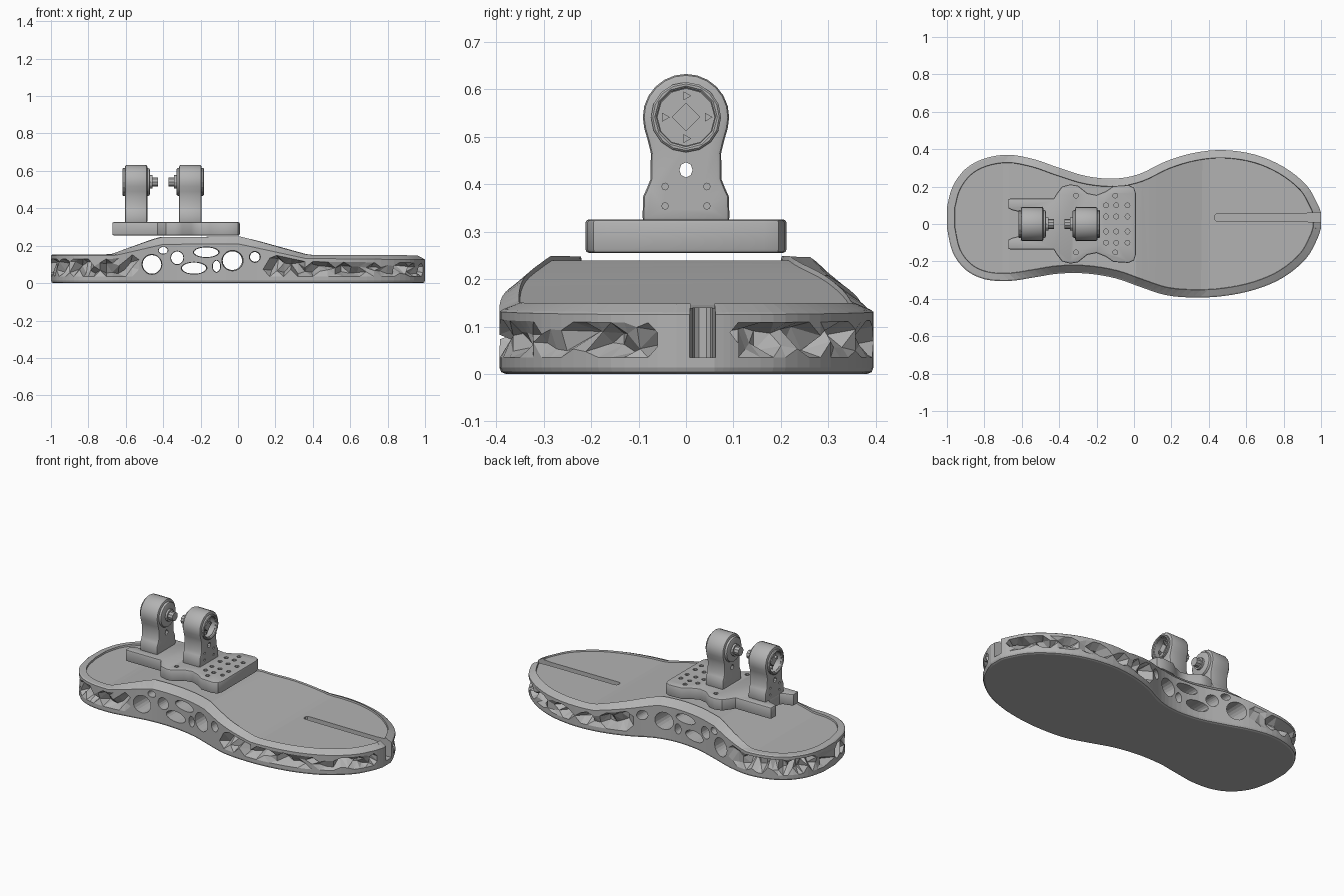
import bpy, bmesh, math, random
from mathutils import Vector

random.seed(4)
if "Cube" in bpy.data.objects:
    bpy.data.objects.remove(bpy.data.objects["Cube"])

grey = bpy.data.materials.new("plain grey")
grey.use_nodes = True
grey.diffuse_color = (0.45, 0.45, 0.45, 1)
grey.node_tree.nodes["Principled BSDF"].inputs["Base Color"].default_value = (0.45, 0.45, 0.45, 1)


def finish(name, bm):
    bmesh.ops.recalc_face_normals(bm, faces=bm.faces)
    mesh = bpy.data.meshes.new(name)
    bm.to_mesh(mesh)
    bm.free()
    mesh.materials.append(grey)
    ob = bpy.data.objects.new(name, mesh)
    bpy.context.collection.objects.link(ob)
    return ob


def activate(ob):
    bpy.ops.object.select_all(action='DESELECT')
    ob.select_set(True)
    bpy.context.view_layer.objects.active = ob


def cut(ob, cutters):
    for cutter in cutters:
        mod = ob.modifiers.new("cut", 'BOOLEAN')
        mod.operation, mod.solver, mod.object = 'DIFFERENCE', 'EXACT', cutter
        activate(ob)
        bpy.ops.object.modifier_apply(modifier=mod.name)
        bpy.data.objects.remove(cutter)


def bevel(ob, width, segments=2, angle=40):
    mod = ob.modifiers.new("bevel", 'BEVEL')
    mod.width, mod.segments, mod.angle_limit = width, segments, math.radians(angle)
    activate(ob)
    bpy.ops.object.modifier_apply(modifier=mod.name)


def smooth(ob, angle=35):
    activate(ob)
    bpy.ops.object.shade_smooth_by_angle(angle=math.radians(angle))


def prism(name, pts, lo, hi, axis='z', flare=1):
    """Extrude a profile along an axis; flare widens both ends."""
    place = {'x': lambda a, b, d: (d, a, b), 'y': lambda a, b, d: (a, d, b),
             'z': lambda a, b, d: (a, b, d)}[axis]
    levels = [(lo, 1), (hi, 1)]
    if flare != 1:
        levels = [(lo, flare), (lo * 0.4, 1), (hi * 0.4, 1), (hi, flare)]
    cx, cy = (sum(p[k] for p in pts) / len(pts) for k in (0, 1))
    bm = bmesh.new()
    rings = [[bm.verts.new(place(cx + (a - cx) * s, cy + (b - cy) * s, d)) for a, b in pts]
             for d, s in levels]
    bridge(bm, rings)
    bm.faces.new(rings[0])
    bm.faces.new(rings[-1])
    return finish(name, bm)


def bridge(bm, rings):
    for r, q in zip(rings, rings[1:]):
        for i in range(len(r)):
            j = (i + 1) % len(r)
            bm.faces.new((r[i], r[j], q[j], q[i]))


def ellipse(a, b, ra, rb, n=20):
    return [(a + ra * math.cos(t * math.tau / n), b + rb * math.sin(t * math.tau / n)) for t in range(n)]


def ramp(keys, x):
    if x <= keys[0][0]:
        return keys[0][1]
    for (a, u), (b, v) in zip(keys, keys[1:]):
        if x <= b:
            return u + (v - u) * (x - a) / (b - a)
    return keys[-1][1]


# Foot outline: x, left edge, right edge
stations = [(-1, .09, -.02), (-.97, .2, -.15), (-.9, .295, -.245), (-.8, .35, -.295), (-.67, .37, -.305),
            (-.53, .345, -.285), (-.4, .3, -.265), (-.25, .255, -.265), (-.1, .243, -.29),
            (.03, .268, -.335), (.17, .335, -.38), (.32, .38, -.393), (.48, .395, -.385),
            (.65, .37, -.35), (.8, .305, -.285), (.92, .21, -.185), (.98, .11, -.08), (1, .06, -.02)]


def spline(pts, steps=4):
    out = []
    for i in range(len(pts) - 1):
        a, b, c, d = (Vector(pts[min(max(k, 0), len(pts) - 1)]) for k in range(i - 1, i + 3))
        for s in range(steps):
            t = s / steps
            out.append(.5 * (2 * b + (c - a) * t + (2 * a - 5 * b + 4 * c - d) * t * t
                             + (3 * b - a - 3 * c + d) * t ** 3))
    return out + [Vector(pts[-1])]


right = spline([(x, r) for x, l, r in stations])
left = spline([(x, l) for x, l, r in stations])
outline = right + left[::-1]
count = len(outline)
inward = []
for i in range(count):
    t = (outline[(i + 1) % count] - outline[i - 1]).normalized()
    inward.append(Vector((-t.y, t.x)))

edge_keys = [(-.66, .152), (-.4, .212), (0, .215), (.36, .137), (1, .13)]
top_keys = [(-.68, .155), (-.41, .258), (0, .26), (.38, .155)]


def edge(x):
    return ramp(edge_keys, x)


def top(x):
    return ramp(top_keys, x)


def inner(x):
    return .25 * edge(x) + .75 * top(x)


def foot_solid(name, levels):
    """Stack offset rings of the outline and close them with cross strips."""
    bm = bmesh.new()
    rings = []
    for level in levels:
        ring = []
        for i in range(count):
            inset, z = level(outline[i].x, i)
            p = outline[i] + inward[i] * inset
            ring.append(bm.verts.new((p.x, p.y, z)))
        rings.append(ring)
    bridge(bm, rings)
    for ring in (rings[0], rings[-1]):
        for i in range(count // 2 - 1):
            bm.faces.new((ring[i], ring[i + 1], ring[count - 2 - i], ring[count - 1 - i]))
    bmesh.ops.triangulate(bm, faces=bm.faces)
    return finish(name, bm)


def facets(height):
    """Ragged recessed row, left plain along the arch and at the toe tip."""
    def level(x, i):
        base, rim = .035, edge(x) - .022
        if abs(x + .2) < .36 or x > .985:
            return 0, base + (rim - base) * height
        z = base + (rim - base) * (height + random.uniform(-.15, .15))
        return random.choice((0, .015, .05, .075)), z
    return level


# Sole with faceted side wall and grooved rim
sole = foot_solid("sole", [
    lambda x, i: (.014, 0), lambda x, i: (.004, .004), lambda x, i: (0, .014), lambda x, i: (0, .035),
    facets(.3), facets(.72),
    lambda x, i: (0, edge(x) - .022), lambda x, i: (0, edge(x) - .005), lambda x, i: (.007, edge(x)),
    lambda x, i: (.041, inner(x)), lambda x, i: (.043, inner(x) - .01)])

# Arch tunnels, running side to side: x, z, radii
tunnels = [(-.46, .1, .05, .05), (-.325, .135, .033, .034), (-.17, .165, .065, .026), (-.235, .08, .065, .03),
           (-.03, .12, .052, .05), (.09, .14, .026, .026), (-.4, .175, .024, .018), (-.115, .09, .02, .03)]
cut(sole, [prism("tunnel", ellipse(*t), -.45, .45, 'y', 1.2) for t in tunnels])


# Toe slit, flaring at the tip
def slit(flare):
    half = [(.43, .008), (.437, .017), (.45, .02), (.9, .02), (.95, .02 + flare * .4), (1.1, .02 + flare)]
    pts = [(x, .035 - w) for x, w in half] + [(x, .035 + w) for x, w in half[::-1]]
    return prism("slit", pts, .035, .4)


cut(sole, [slit(.012)])

# Insole sheet
insole = foot_solid("insole", [
    lambda x, i: (.05, inner(x) - .03), lambda x, i: (.05, top(x) - .003), lambda x, i: (.054, top(x))])
cut(insole, [slit(.05)])

# Ankle base plate with forked back
half = [(-.6, .05), (-.615, .065), (-.655, .075), (-.672, .085), (-.672, .135), (-.43, .135), (-.415, .16),
        (-.385, .2), (-.34, .212), (-.3, .205), (-.25, .165), (-.2, .155), (-.15, .175), (-.11, .203),
        (-.03, .208), (0, .195), (.01, .165)]
plate = prism("ankle_plate", half + [(x, -y) for x, y in half[::-1]], .255, .326)
bevel(plate, .008, 2, 60)
holes = [(x, y) for x in (-.15, -.095, -.035) for y in (-.1, -.04, .04, .1)]
holes += [(x, s * .152) for x in (-.31, -.1) for s in (-1, 1)]
cut(plate, [prism("hole", ellipse(x, y, .013, .013, 10), .29, .4) for x, y in holes])
smooth(plate)

# Two facing brackets
MID, AXLE = -.4, .541
for name, s in (("rear", -1), ("front", 1)):
    def span(a, b):
        return sorted((MID + s * a, MID + s * b))

    side = [(.092, .32), (.09, .375), (.082, .392), (.075, .41), (.074, .465), (.08, .49)]
    arc = [(.091 * math.cos(a), AXLE + .091 * math.sin(a))
           for a in (math.radians(d) for d in range(-15, 196, 15))]
    post = prism(name + "_bracket", side + arc + [(-y, z) for y, z in side[::-1]], *span(.085, .205), 'x')
    bevel(post, .01, 2, 50)
    bores = [prism("bore", ellipse(0, AXLE, .06, .06, 12), *span(.17, .3), 'x'),
             prism("through_hole", ellipse(0, .43, .014, .016, 8), *span(0, .3), 'x')]
    bores += [prism("screw_hole", ellipse(y, z, .007, .007, 8), *span(.18, .3), 'x')
              for y in (-.044, .044) for z in (.354, .395)]
    cut(post, bores)
    smooth(post)

    # Inner shoulder, bearing ring, and axle
    shoulder = prism(name + "_shoulder", ellipse(0, AXLE, .075, .075, 24), *span(.07, .1), 'x')
    bevel(shoulder, .012)
    smooth(shoulder)
    ring = prism(name + "_bearing_ring", ellipse(0, AXLE, .074, .074, 16), *span(.16, .218), 'x')
    cut(ring, [prism("ring_bore", ellipse(0, AXLE, .062, .062, 12), *span(.1, .3), 'x')])
    bevel(ring, .004, 1)
    prism(name + "_axle_head", ellipse(0, AXLE, .03, .03, 4), *span(.16, .195), 'x')
    prism(name + "_axle", ellipse(0, AXLE, .026, .026, 10), *span(.028, .1), 'x')
    prism(name + "_axle_collar", ellipse(0, AXLE, .036, .036, 12), *span(.058, .1), 'x')
    for k in range(4):
        a = k * math.pi / 2
        prism(name + "_bearing_stud", ellipse(.045 * math.cos(a), AXLE + .045 * math.sin(a), .011, .011, 3),
              *span(.16, .185), 'x')
